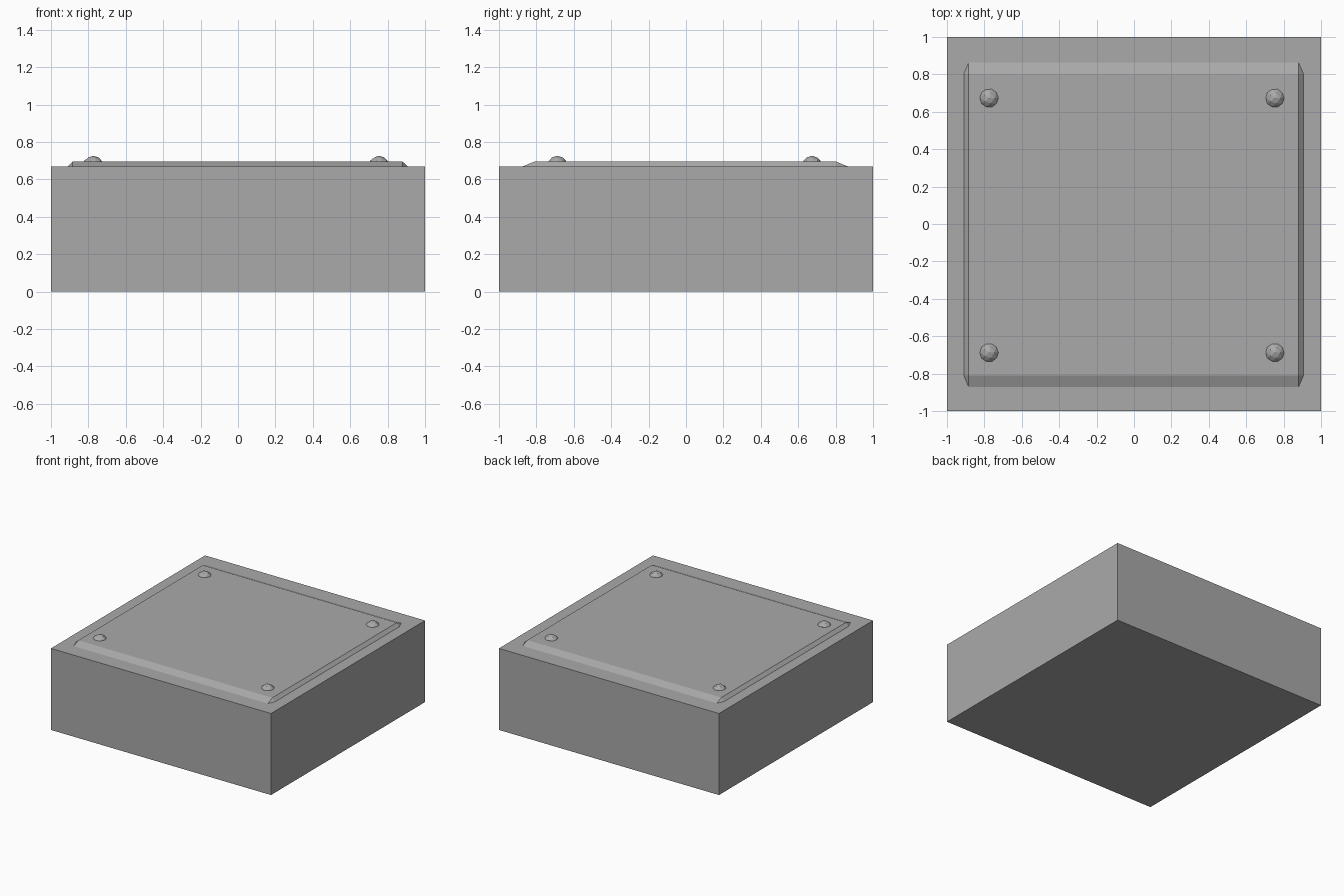
import bpy, bmesh
from mathutils import Matrix

cube = bpy.data.objects.get("Cube")
if cube:
    bpy.data.objects.remove(cube, do_unlink=True)

grey = bpy.data.materials.new("plain grey")
grey.use_nodes = True
colour = (0.4, 0.4, 0.4, 1)
grey.diffuse_color = colour
grey.node_tree.nodes["Principled BSDF"].inputs["Base Color"].default_value = colour


def add_part(name, bm, location):
    mesh = bpy.data.meshes.new(name)
    bmesh.ops.recalc_face_normals(bm, faces=bm.faces)
    bm.to_mesh(mesh)
    bm.free()
    mesh.materials.append(grey)
    obj = bpy.data.objects.new(name, mesh)
    obj.location = location
    bpy.context.collection.objects.link(obj)
    return obj


BASE_TOP = 0.67

# Solid square block
bm = bmesh.new()
bmesh.ops.create_cube(bm, size=1, matrix=Matrix.Diagonal((2, 2, BASE_TOP, 1)))
add_part("base_block", bm, (0, 0, BASE_TOP / 2))

# Raised plate with sloped edges and clipped corners, sunk slightly into the block
bm = bmesh.new()
inner_x, outer_x = 0.882, 0.908
inner_y, outer_y = 0.807, 0.867
for sx in (-1, 1):
    for sy in (-1, 1):
        for x, y, z in ((inner_x, inner_y, 0.025), (outer_x, inner_y, 0),
                        (inner_x, outer_y, 0), (inner_x, inner_y, -0.025)):
            bm.verts.new((sx * x, sy * y, z))
bmesh.ops.convex_hull(bm, input=bm.verts)
bmesh.ops.dissolve_limit(bm, angle_limit=0.01, verts=bm.verts, edges=bm.edges)
add_part("top_plate", bm, (-0.002, -0.004, BASE_TOP))

# Faceted domed rivets at the plate corners
for side, x in (("right", -0.775), ("left", 0.753)):
    for end, y in (("front", -0.688), ("back", 0.673)):
        bm = bmesh.new()
        bmesh.ops.create_icosphere(bm, subdivisions=2, radius=0.056)
        add_part(f"rivet_{end}_{side}", bm, (x, y, BASE_TOP))
